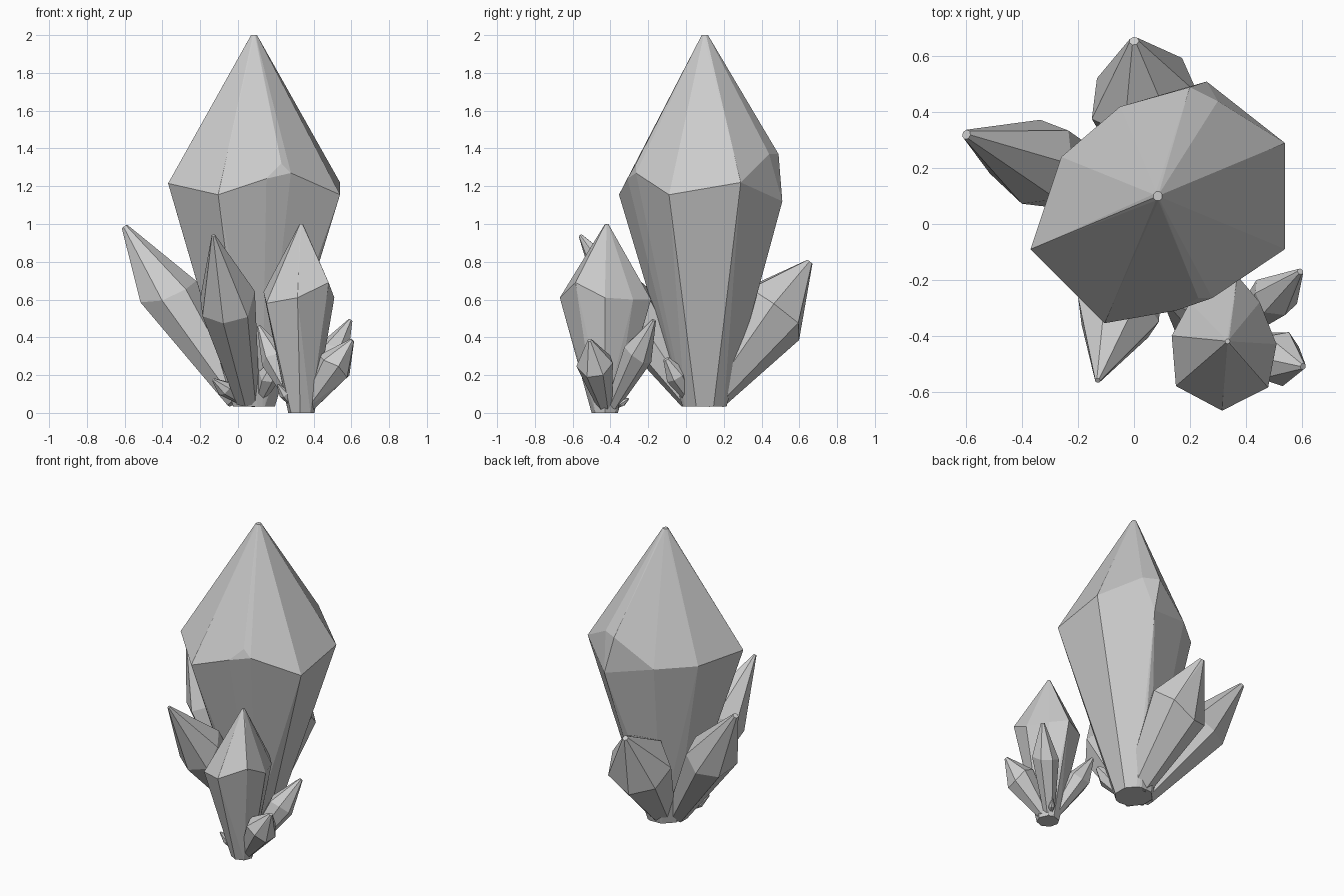
import bpy, bmesh, math, random
from mathutils import Vector

if "Cube" in bpy.data.objects:
    bpy.data.objects.remove(bpy.data.objects["Cube"])

random.seed(4)


def circle(center, radius, quat, angles):
    """Points round a centre, in the plane square to the crystal axis."""
    return [center + quat @ Vector((math.cos(a), math.sin(a), 0)) * radius for a in angles]


def hull_object(name, points):
    """Faceted convex solid through the given points."""
    bm = bmesh.new()
    for p in points:
        bm.verts.new(p)
    res = bmesh.ops.convex_hull(bm, input=bm.verts[:])
    loose = [v for v in bm.verts if not v.link_faces]
    bmesh.ops.delete(bm, geom=loose, context='VERTS')
    bmesh.ops.dissolve_limit(bm, angle_limit=math.radians(4), verts=bm.verts[:], edges=bm.edges[:])
    bmesh.ops.recalc_face_normals(bm, faces=bm.faces[:])
    mesh = bpy.data.meshes.new(name)
    bm.to_mesh(mesh)
    bm.free()
    obj = bpy.data.objects.new(name, mesh)
    bpy.context.collection.objects.link(obj)
    return obj


def upright_crystal(name, base, tip, shoulder, r_base, r_tip):
    """Large crystal with a measured shoulder ring."""
    base, tip = Vector(base), Vector(tip)
    pts = [Vector(p) for p in shoulder]
    for p in shoulder:
        d = Vector((p[0] - base.x, p[1] - base.y, 0)).normalized()
        pts += [base + d * r_base, tip + d * r_tip]
    return hull_object(name, pts)


def leaning_crystal(name, base, tip, radius, t=0.6, sides=7, turn=0.0, r_tip=0.018):
    """Side crystal: narrow foot, uneven shoulder, long point."""
    base, tip = Vector(base), Vector(tip)
    axis = tip - base
    quat = axis.to_track_quat('Z', 'Y')
    angles = [turn + math.tau * i / sides for i in range(sides)]
    ring = circle(base + axis * t, radius, quat, angles)
    ring = [p + axis * random.uniform(-0.05, 0.05) for p in ring]
    pts = ring + circle(base, radius * 0.42, quat, angles) + circle(tip, r_tip, quat, angles)
    for p in pts:
        p.z = max(p.z, 0.005)
    return hull_object(name, pts)


# Large central crystal
upright_crystal("main_crystal", (0.085, 0.1, 0.035), (0.085, 0.1, 2.0), [
    (-0.37, -0.09, 1.215), (-0.105, -0.355, 1.155), (0.15, -0.31, 1.24),
    (0.23, -0.265, 1.32), (0.28, -0.265, 1.27), (0.54, -0.09, 1.155),
    (0.54, 0.29, 1.22), (0.30, 0.44, 1.37), (0.20, 0.49, 1.37),
    (0.26, 0.51, 1.12), (-0.05, 0.42, 1.19), (-0.26, 0.24, 1.2)],
    0.12, 0.017)

# Medium crystal standing in front
upright_crystal("front_crystal", (0.335, -0.43, 0.0), (0.335, -0.42, 1.0), [
    (0.15, -0.58, 0.58), (0.315, -0.668, 0.61), (0.48, -0.585, 0.69),
    (0.51, -0.43, 0.61), (0.45, -0.28, 0.6), (0.37, -0.185, 0.6),
    (0.20, -0.28, 0.6), (0.135, -0.40, 0.64)],
    0.07, 0.009)

# Leaning crystals around the central one
leaning_crystal("left_crystal", (0.0, 0.09, 0.07), (-0.6, 0.32, 0.985), 0.16)
leaning_crystal("front_left_crystal", (0.05, 0.03, 0.07), (-0.13, -0.56, 0.94), 0.155,
                turn=0.3, r_tip=0.01)
leaning_crystal("back_crystal", (0.09, 0.13, 0.08), (0.0, 0.655, 0.8), 0.2, t=0.62, turn=0.2)
leaning_crystal("small_right_shard", (0.11, 0.03, 0.06), (0.2, -0.105, 0.285), 0.06)
leaning_crystal("small_left_shard", (0.02, 0.04, 0.06), (-0.13, -0.06, 0.175), 0.045, r_tip=0.01)

# Shards around the front crystal
leaning_crystal("back_right_shard", (0.36, -0.39, 0.04), (0.595, -0.17, 0.49), 0.085, r_tip=0.012)
leaning_crystal("right_shard", (0.37, -0.43, 0.04), (0.605, -0.51, 0.385), 0.1, t=0.64, r_tip=0.012)
leaning_crystal("inner_shard", (0.31, -0.40, 0.04), (0.11, -0.27, 0.46), 0.075, r_tip=0.01)
leaning_crystal("tiny_left_shard", (0.30, -0.44, 0.03), (0.21, -0.49, 0.15), 0.03, r_tip=0.006)
leaning_crystal("tiny_back_shard", (0.35, -0.39, 0.025), (0.40, -0.305, 0.075), 0.022, r_tip=0.005)
